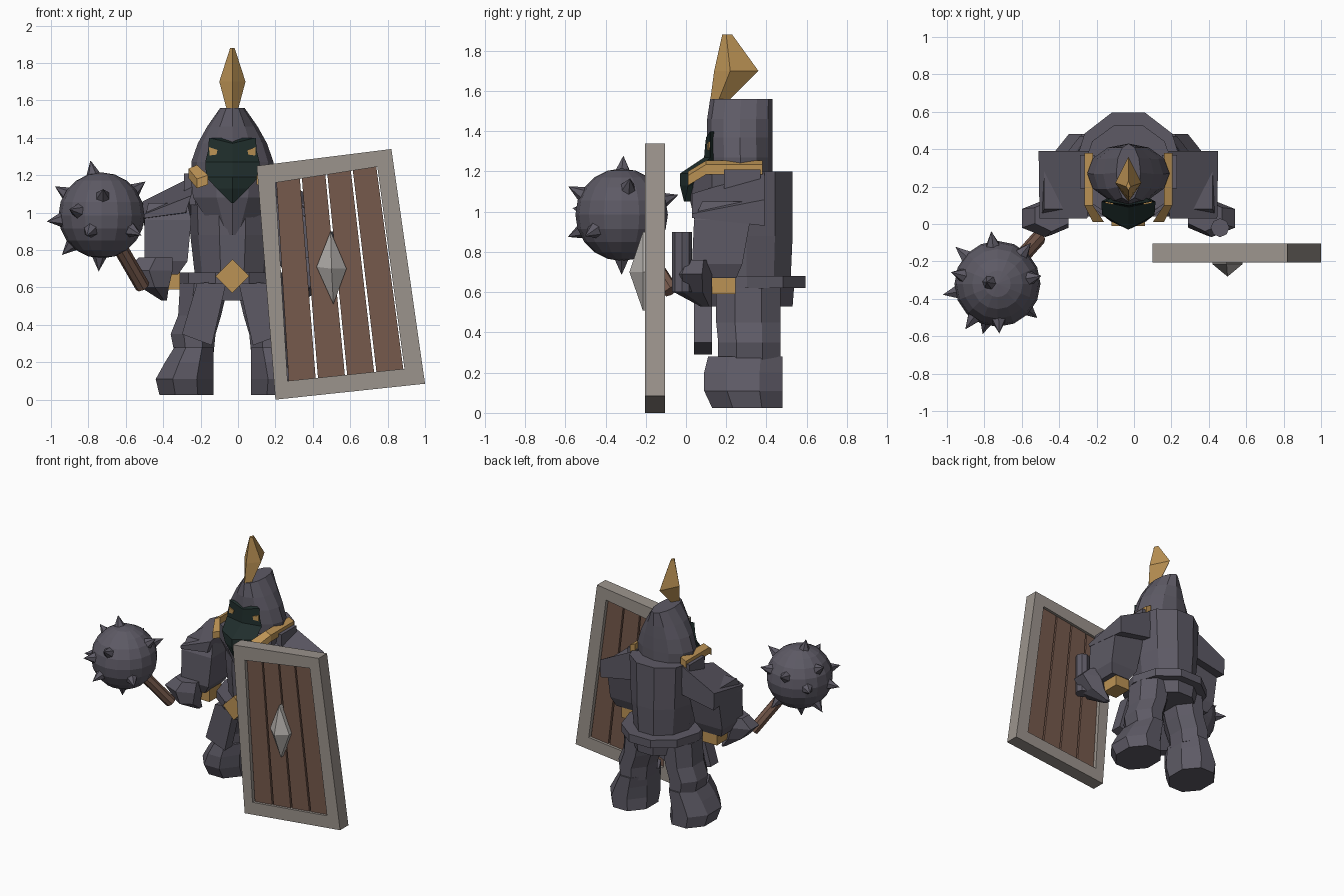
import bpy, bmesh, math
from mathutils import Vector, Matrix

cube = bpy.data.objects.get("Cube")
if cube:
    bpy.data.objects.remove(cube, do_unlink=True)

CX = -0.03  # the figure's own centre line


def material(name, r, g, b):
    m = bpy.data.materials.new(name)
    m.use_nodes = True
    m.diffuse_color = (r, g, b, 1)
    m.node_tree.nodes["Principled BSDF"].inputs["Base Color"].default_value = (r, g, b, 1)
    return m


STEEL = material("dark steel", 0.11, 0.102, 0.13)
GOLD = material("gold", 0.50, 0.29, 0.09)
GREEN = material("dark green", 0.014, 0.027, 0.025)
WOOD = material("brown wood", 0.18, 0.10, 0.072)
FRAME = material("pale frame", 0.33, 0.295, 0.265)
SILVER = material("silver", 0.43, 0.41, 0.39)


def finish(name, bm, mat):
    bmesh.ops.recalc_face_normals(bm, faces=bm.faces)
    mesh = bpy.data.meshes.new(name)
    bm.to_mesh(mesh)
    bm.free()
    mesh.materials.append(mat)
    ob = bpy.data.objects.new(name, mesh)
    bpy.context.collection.objects.link(ob)
    return ob


def loft(name, rings, mat):
    """Closed skin through rings that all have the same point count."""
    bm = bmesh.new()
    rows = [[bm.verts.new(p) for p in r] for r in rings]
    n = len(rows[0])
    for a, b in zip(rows, rows[1:]):
        for i in range(n):
            j = (i + 1) % n
            bm.faces.new((a[i], a[j], b[j], b[i]))
    bm.faces.new(rows[0])
    bm.faces.new(rows[-1])
    return finish(name, bm, mat)


def ring(x0, x1, y0, y1, z, n=8, phase=math.pi / 8):
    """Level polygon filling the given extents."""
    pts = [(math.cos(phase + math.tau * i / n), math.sin(phase + math.tau * i / n)) for i in range(n)]
    mx, my = max(p[0] for p in pts), max(p[1] for p in pts)
    return [((x0 + x1) / 2 + p[0] / mx * (x1 - x0) / 2,
             (y0 + y1) / 2 + p[1] / my * (y1 - y0) / 2, z) for p in pts]


def round_body(name, levels, mat, n=10):
    """Stack of centred polygons: (z, half width, front y, back y)."""
    return loft(name, [ring(CX - w, CX + w, f, b, z, n, 0) for z, w, f, b in levels], mat)


def slab(name, outline, y0, y1, mat):
    """Outline in x and z, extruded along y."""
    return loft(name, [[(x, y, z) for x, z in outline] for y in (y0, y1)], mat)


def rod(name, a, b, radius, sides, mat):
    a, b = Vector(a), Vector(b)
    bm = bmesh.new()
    mat4 = Matrix.Translation((a + b) / 2) @ (b - a).to_track_quat('Z', 'Y').to_matrix().to_4x4()
    bmesh.ops.create_cone(bm, cap_ends=True, segments=sides, radius1=radius, radius2=radius,
                          depth=(b - a).length, matrix=mat4)
    return finish(name, bm, mat)


# Torso, belt and hips
round_body("torso", [(0.66, 0.2, 0.08, 0.52), (0.88, 0.225, 0.07, 0.53), (1.2, 0.24, 0.07, 0.53)], STEEL)
round_body("hips", [(0.53, 0.2, 0.08, 0.53), (0.66, 0.24, 0.05, 0.54)], STEEL)
round_body("belt", [(0.62, 0.29, 0.01, 0.595), (0.68, 0.29, 0.01, 0.595)], STEEL)
slab("buckle", [(CX - 0.09, 0.66), (CX, 0.57), (CX + 0.09, 0.66), (CX, 0.75)], -0.01, 0.06, GOLD)
loft("chest_plate", [[(CX - w, 0.3, z), (CX - w, 0.13, z), (CX - w * 0.4, f + 0.02, z), (CX, f, z),
                      (CX + w * 0.4, f + 0.02, z), (CX + w, 0.13, z), (CX + w, 0.3, z)]
                     for z, w, f in ((0.88, 0.08, 0.06), (1.08, 0.21, 0.015), (1.2, 0.225, 0.02))], STEEL)

# Hood, mask and plume
round_body("hood", [(1.15, 0.21, 0.11, 0.43), (1.27, 0.22, 0.11, 0.43), (1.37, 0.185, 0.105, 0.43),
                    (1.46, 0.135, 0.105, 0.43), (1.56, 0.065, 0.12, 0.43)], STEEL, 12)
mask_rows = ((1.4, 0.125, 0.12, 0.1, -0.03), (1.33, 0.13, 0.12, 0.095, 0), (1.27, 0.145, 0.12, 0.09, 0),
             (1.19, 0.14, 0.05, -0.03, 0), (1.13, 0.085, 0.01, -0.03, 0), (1.05, 0.006, -0.005, -0.01, 0))
loft("face_mask", [[(CX - w, s, z), (CX, c, z + dip), (CX + w, s, z), (CX, 0.2, z)]
                   for z, w, s, c, dip in mask_rows], GREEN)
loft("plume", [[(CX - w, m, z), (CX, f, z), (CX + w, m, z), (CX, b, z)] for z, w, f, m, b in
               ((1.55, 0.03, 0.12, 0.16, 0.21), (1.7, 0.07, 0.14, 0.22, 0.36),
                (1.88, 0.012, 0.18, 0.2, 0.23))], GOLD)

# Paired parts, built outward from the centre line
for side, s in (("right", -1), ("left", 1)):
    def out(d):
        return CX + s * d

    def box(name, d0, d1, y0, y1, z0, z1, mat):
        slab(f"{side}_{name}", [(out(d0), z0), (out(d1), z0), (out(d1), z1), (out(d0), z1)], y0, y1, mat)

    def limb(name, levels, mat=STEEL, n=8):
        loft(f"{side}_{name}", [ring(out(d0), out(d1), y0, y1, z, n, math.pi / n)
                                for z, d0, d1, y0, y1 in levels], mat)

    # Eye plate lying on the slope of the mask
    eye = ((0.08, 1.335), (0.125, 1.35), (0.122, 1.305), (0.085, 1.31))
    loft(f"{side}_eye", [[(out(d), 0.093 + 0.2 * d + lift, z) for d, z in eye]
                         for lift in (-0.006, 0.002)], GOLD)
    # Collar and shoulder
    loft(f"{side}_collar", [[(out(a), y, z), (out(b), y, z - 0.02), (out(b), y, z - 0.07), (out(a), y, z - 0.05)]
                            for y, a, b, z in ((0.01, 0.13, 0.19, 1.2), (0.1, 0.19, 0.235, 1.255),
                                               (0.38, 0.19, 0.235, 1.255))], GOLD)
    box("shoulder", 0.18, 0.26, 0.19, 0.37, 1.04, 1.21, STEEL)
    loft(f"{side}_pauldron",
         [[(out(d), y, z) for d, z in edge] for y, edge in
          ((0.03, ((0.22, 1.09), (0.475, 0.99), (0.47, 0.97), (0.25, 1.0))),
           (0.39, ((0.2, 1.2), (0.48, 1.06), (0.475, 0.93), (0.21, 0.98))))], STEEL)
    # Arm, elbow lining and gauntlet
    limb("arm", [(1.05, 0.24, 0.45, 0.08, 0.34), (0.96, 0.22, 0.47, 0.04, 0.32),
                 (0.74, 0.24, 0.47, 0.03, 0.28), (0.67, 0.29, 0.44, 0.06, 0.25)], STEEL, 4)
    box("elbow_lining", 0.28, 0.4, 0.1, 0.245, 0.59, 0.69, GOLD)
    limb("gauntlet", [(0.76, 0.32, 0.5, -0.04, 0.13), (0.69, 0.32, 0.57, -0.07, 0.13),
                      (0.6, 0.34, 0.49, -0.06, 0.13), (0.53, 0.35, 0.38, 0.07, 0.13)], STEEL, 6)
    # Tasset, leg and boot
    slab(f"{side}_tasset", [(out(0.03), 0.64), (out(0.19), 0.62), (out(0.27), 0.35), (out(0.11), 0.29)],
         0.04, 0.13, STEEL)
    limb("leg", [(0.62, 0.02, 0.28, 0.15, 0.47), (0.45, 0.06, 0.29, 0.15, 0.47),
                 (0.35, 0.09, 0.33, 0.16, 0.47), (0.25, 0.1, 0.31, 0.16, 0.47)])
    limb("boot", [(0.28, 0.1, 0.31, 0.11, 0.48), (0.2, 0.1, 0.36, 0.09, 0.48),
                  (0.11, 0.1, 0.41, 0.09, 0.48), (0.025, 0.1, 0.39, 0.13, 0.48)])

# Mace: handle, ball and spikes
ball = Vector((-0.73, -0.32, 0.985))
rod("mace_handle", ball, (-0.51, -0.075, 0.605), 0.04, 8, WOOD)
bm = bmesh.new()
bmesh.ops.create_uvsphere(bm, u_segments=16, v_segments=10, radius=0.23, matrix=Matrix.Translation(ball))
finish("mace_ball", bm, STEEL)
directions = ((-.2, .03, 1), (.78, .14, .6), (-.8, .2, .5), (-.9, -.18, -.1), (-.7, .1, -.7), (-.05, 0, -1),
              (-.25, -.85, -.35), (.03, -.85, .45), (-.53, -.75, .1), (.7, -.6, -.35), (-.1, .85, .3),
              (-.68, .6, 0), (.53, .65, .3), (.3, .6, -.6))
bm = bmesh.new()
for d in directions:
    d = Vector(d).normalized()
    place = Matrix.Translation(ball + d * 0.25) @ d.to_track_quat('Z', 'Y').to_matrix().to_4x4()
    bmesh.ops.create_cone(bm, cap_ends=True, segments=6, radius1=0.05, radius2=0, depth=0.1, matrix=place)
finish("mace_spikes", bm, STEEL)

# Shield: mitred frame, four planks with open gaps, boss and grip
outer = [Vector(p) for p in ((0.1, 1.25), (0.82, 1.34), (1.0, 0.085), (0.2, 0.0))]
inner = [Vector(p) for p in ((0.2, 1.16), (0.745, 1.245), (0.89, 0.165), (0.265, 0.1))]
for i, name in enumerate(("top", "outer", "bottom", "inner")):
    j = (i + 1) % 4
    slab(f"shield_{name}_rail", [outer[i], outer[j], inner[j], inner[i]], -0.205, -0.105, FRAME)
for i in range(4):
    u, v = i / 4 + 0.01, (i + 1) / 4 - 0.01
    slab(f"shield_plank_{i + 1}", [inner[0].lerp(inner[1], u), inner[0].lerp(inner[1], v),
                                   inner[3].lerp(inner[2], v), inner[3].lerp(inner[2], u)],
         -0.185, -0.125, WOOD)
boss = [(0.42, 0.71), (0.495, 0.9), (0.58, 0.7), (0.51, 0.51)]
tip = Vector((0.5, 0.7))
loft("shield_boss", [[(p[0], -0.18, p[1]) for p in boss], [(p[0], -0.215, p[1]) for p in boss],
                     [(*tip.lerp(Vector(p), 0.02).xx[:1], -0.28, tip.lerp(Vector(p), 0.02).y) for p in boss]],
     SILVER)
rod("shield_grip", (0.46, -0.02, 0.6), (0.46, -0.02, 0.9), 0.05, 8, STEEL)
